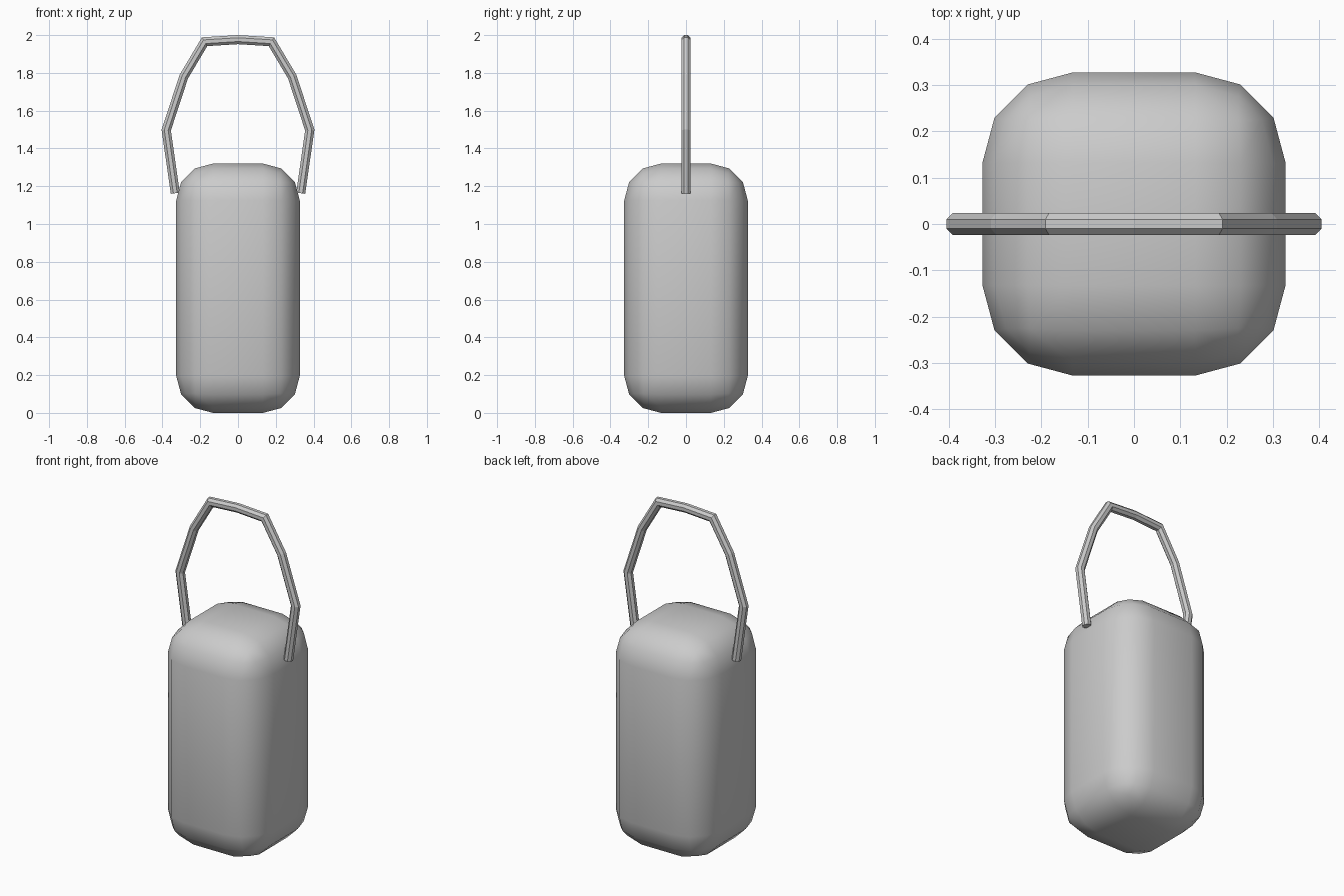
import bpy, bmesh, math
from mathutils import Vector

if "Cube" in bpy.data.objects:
    bpy.data.objects.remove(bpy.data.objects["Cube"])

def finish(bm, name):
    bmesh.ops.recalc_face_normals(bm, faces=bm.faces)
    me = bpy.data.meshes.new(name)
    bm.to_mesh(me)
    bm.free()
    ob = bpy.data.objects.new(name, me)
    bpy.context.collection.objects.link(ob)
    return ob

# Body: tall box with broad three-step rounded edges, smooth shaded
bm = bmesh.new()
bmesh.ops.create_cube(bm, size=1)
for v in bm.verts:
    v.co = Vector((v.co.x * 0.654, v.co.y * 0.654, (v.co.z + 0.5) * 1.32))
bmesh.ops.bevel(bm, geom=bm.edges[:], offset=0.195, offset_type='OFFSET',
                segments=3, profile=0.5, affect='EDGES')
for f in bm.faces:
    f.smooth = True
finish(bm, "body")

# Handle: eight-sided rod swept along a mirrored path with mitred corners
half = [(0.332, 1.163), (0.380, 1.497), (0.287, 1.78), (0.177, 1.965)]
path = [Vector((x, 0, z)) for x, z in half]
path += [Vector((0, 0, 1.976))]
path += [Vector((-p.x, 0, p.z)) for p in reversed(path[:4])]
SIDES, RADIUS = 8, 0.026
Y = Vector((0, 1, 0))

bm = bmesh.new()
rings = []
for i, p in enumerate(path):
    a = (p - path[i - 1]).normalized() if i > 0 else None
    b = (path[i + 1] - p).normalized() if i < len(path) - 1 else None
    a, b = a or b, b or a
    tangent = (a + b).normalized()
    side = Y.cross(tangent) / tangent.dot(a)
    ring = []
    for k in range(SIDES):
        t = 2 * math.pi * (k + 0.5) / SIDES
        ring.append(bm.verts.new(p + RADIUS * (math.cos(t) * side + math.sin(t) * Y)))
    rings.append(ring)
for r, s in zip(rings, rings[1:]):
    for k in range(SIDES):
        n = (k + 1) % SIDES
        bm.faces.new((r[k], r[n], s[n], s[k]))
bm.faces.new(rings[0])
bm.faces.new(rings[-1])
finish(bm, "handle")
